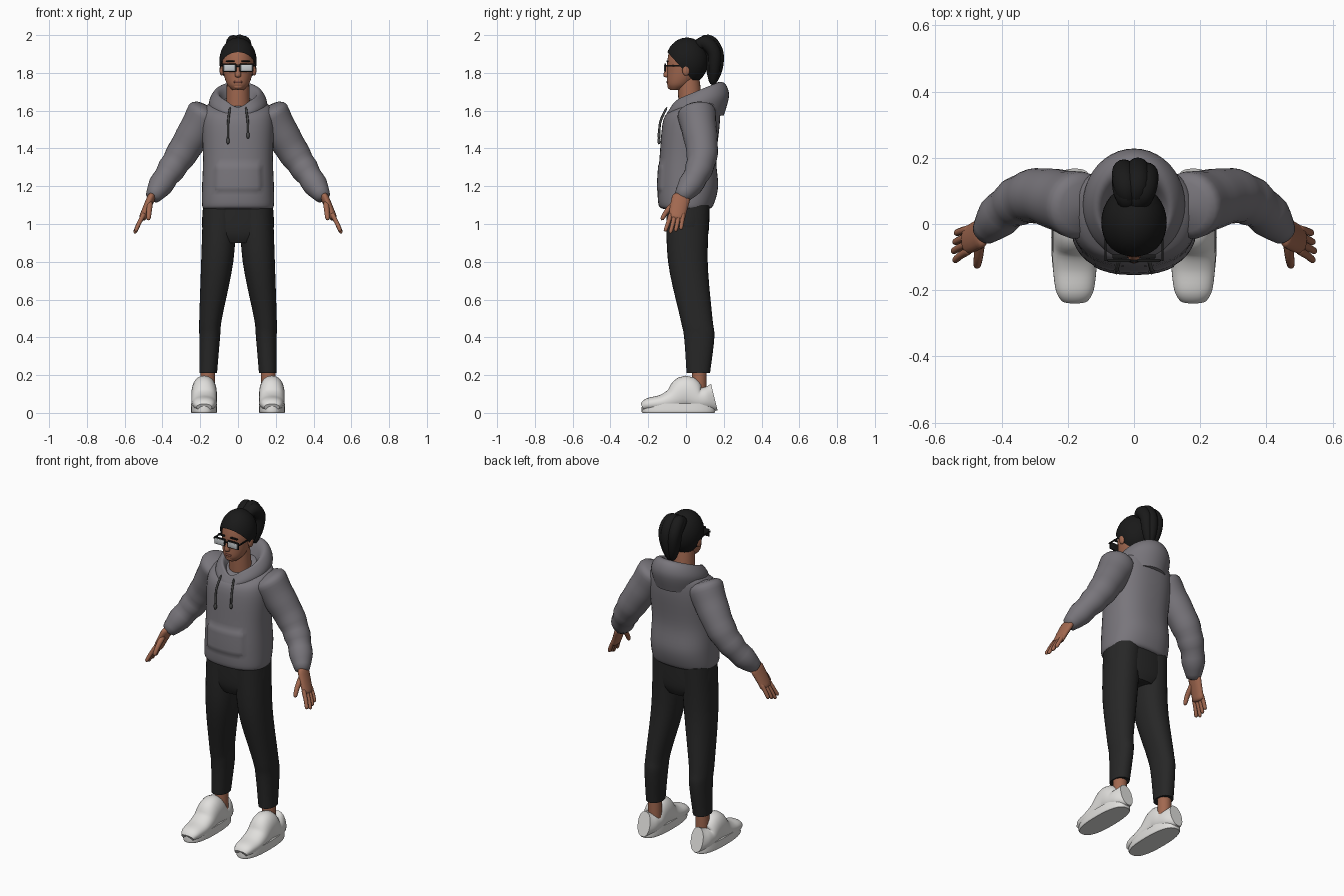
import bpy, bmesh, math
from mathutils import Vector, Matrix

if "Cube" in bpy.data.objects:
    bpy.data.objects.remove(bpy.data.objects["Cube"])


def material(name, red, green, blue):
    mat = bpy.data.materials.new(name)
    mat.use_nodes = True
    color = (red, green, blue, 1)
    mat.diffuse_color = color
    mat.node_tree.nodes["Principled BSDF"].inputs["Base Color"].default_value = color
    return mat


SKIN = material("brown skin", .36, .14, .08)
HAIR = material("black hair", .01, .01, .01)
GREY = material("grey fleece", .19, .18, .2)
BLACK = material("charcoal cloth", .02, .02, .02)
WHITE = material("white leather", .75, .74, .72)
CORD = material("dark grey cord", .07, .07, .07)
FRAME = material("black frame", .01, .01, .01)
LENS = material("pale lens", .55, .58, .6)
LIPS = material("dark lips", .2, .07, .05)


def finish(name, bm, mat):
    bmesh.ops.recalc_face_normals(bm, faces=bm.faces)
    mesh = bpy.data.meshes.new(name)
    bm.to_mesh(mesh)
    bm.free()
    mesh.materials.append(mat)
    for polygon in mesh.polygons:
        polygon.use_smooth = True
    mesh.set_sharp_from_angle(angle=math.radians(50))
    bpy.context.scene.collection.objects.link(bpy.data.objects.new(name, mesh))


def spline(points, steps):
    # Smooth curve through every given value
    last = len(points) - 1
    result = []
    for i in range(last):
        before, start, end, after = (points[min(max(j, 0), last)] for j in range(i - 1, i + 3))
        for k in range(steps):
            t = k / steps
            result.append([q + t / 2 * (r - p + t * (2*p - 5*q + 4*r - s + t * (3*(q - r) + s - p)))
                           for p, q, r, s in zip(before, start, end, after)])
    return result + [list(points[last])]


def ring(wide, deep, x=0, y=0, z=0, tilt=0):
    return (x, y, z, wide, deep, tilt)


def signed_power(value, power):
    return math.copysign(abs(value) ** (2 / power), value)


def loft(name, rings, mat, sides=32, follow=False, power=2, notch=0, steps=5, edit=None):
    rings = spline(rings, steps)
    bm = bmesh.new()
    loops = []
    for i, (x, y, z, wide, deep, tilt) in enumerate(rings):
        across, along = Vector((1, 0, 0)), Vector((0, 1, tilt))
        if follow:
            ahead, behind = rings[min(i + 1, len(rings) - 1)], rings[max(i - 1, 0)]
            tangent = Vector(ahead[:3]) - Vector(behind[:3])
            along = tangent.cross(across).normalized()
            across = along.cross(tangent).normalized()
        loop = []
        for k in range(sides):
            angle = math.tau * k / sides
            c, s = math.cos(angle), math.sin(angle)
            point = Vector((x, y, z))
            point += across * signed_power(c, power) * wide + along * signed_power(s, power) * deep
            point.z -= notch * max(0, -s) ** 8
            loop.append(bm.verts.new(point))
        loops.append(loop)
    for lower, upper in zip(loops, loops[1:]):
        for k in range(sides):
            bm.faces.new((lower[k - 1], lower[k], upper[k], upper[k - 1]))
    bm.faces.new(loops[0])
    bm.faces.new(loops[-1])
    if edit:
        bmesh.ops.recalc_face_normals(bm, faces=bm.faces)
        edit(bm)
    finish(name, bm, mat)


def limb(name, points, start, end, mat, side=1, soft=.2, flat=1, ripple=0, sides=16):
    # Tapered tube with rounded ends and optional folds toward its end
    path = spline(points, 6)
    rings = []
    for i, (x, y, z) in enumerate(path):
        t = i / (len(path) - 1)
        gap = 1 - min(1, t / soft, (1 - t) / soft)
        radius = (start + (end - start) * t) * math.sqrt(1 - gap * gap) + .001
        radius *= 1 + ripple * t * t * math.sin(t * 40)
        rings.append(ring(radius, radius * flat, side * x, y, z))
    loft(name, rings, mat, sides, follow=True, steps=1)


def ball(name, place, size, mat, cut=None):
    bm = bmesh.new()
    bmesh.ops.create_uvsphere(bm, u_segments=32, v_segments=20, radius=1,
                              matrix=Matrix.Translation(place) @ Matrix.Diagonal((*size, 1)))
    if cut:
        bmesh.ops.bisect_plane(bm, geom=bm.verts[:] + bm.edges[:] + bm.faces[:],
                               plane_co=cut, plane_no=(0, 1, .9), clear_inner=True)
    finish(name, bm, mat)


def box(name, place, size, mat):
    bm = bmesh.new()
    bmesh.ops.create_cube(bm, size=1, matrix=Matrix.Translation(place) @ Matrix.Diagonal((*size, 1)))
    bmesh.ops.bevel(bm, geom=bm.edges[:], offset=min(size) / 3, segments=2,
                    affect='EDGES', profile=.5)
    finish(name, bm, mat)


def raise_pocket(bm):
    faces = []
    for face in bm.faces:
        center = face.calc_center_median()
        if face.normal.y < -.5 and abs(center.x) < .12 and 1.17 < center.z < 1.33:
            faces.append(face)
    bmesh.ops.inset_region(bm, faces=faces, thickness=.006, depth=.004)


# Hoodie body with a front pocket
loft("hoodie_body", [
    ring(z=1.08, wide=.18, deep=.12),
    ring(z=1.1, wide=.19, deep=.145),
    ring(z=1.2, wide=.19, deep=.16, y=.01),
    ring(z=1.35, wide=.185, deep=.15, y=.01),
    ring(z=1.55, wide=.19, deep=.15, y=.03),
    ring(z=1.63, wide=.16, deep=.12, y=.05, tilt=.2),
    ring(z=1.655, wide=.06, deep=.06, y=.05, tilt=.3)], GREY, 40, power=2.4, edit=raise_pocket)

# Hood folded down on the back, open at the throat
loft("hood", [
    ring(z=1.56, wide=.14, deep=.15, y=.05, tilt=.1),
    ring(z=1.64, wide=.154, deep=.168, y=.06, tilt=.25),
    ring(z=1.69, wide=.13, deep=.145, y=.055, tilt=.4),
    ring(z=1.69, wide=.1, deep=.11, y=.04, tilt=.4),
    ring(z=1.6, wide=.06, deep=.07, y=.03, tilt=.3)], GREY, 40, notch=.03)

# Trouser hips joining both legs
loft("trouser_hips", [
    ring(z=.9, wide=.11, deep=.09, y=.01),
    ring(z=.96, wide=.185, deep=.11, y=.01),
    ring(z=1.1, wide=.185, deep=.115, y=.01)], BLACK, power=2.4)

for side, s in (("left", 1), ("right", -1)):
    loft(side + "_trouser_leg", [
        ring(x=s * .095, y=.01, z=1.1, wide=.09, deep=.115),
        ring(x=s * .11, y=.01, z=.8, wide=.085, deep=.105),
        ring(x=s * .145, y=.055, z=.5, wide=.06, deep=.085),
        ring(x=s * .15, y=.07, z=.4, wide=.055, deep=.08),
        ring(x=s * .158, y=.065, z=.21, wide=.047, deep=.062)], BLACK, power=2.2)
    limb(side + "_ankle", [(.16, .07, .06), (.16, .07, .27)], .038, .038, SKIN, s)

    # Shoe upper from toe to heel, over a flat sole
    upper = []
    for y, tall in ((-.23, .05), (-.2, .078), (-.13, .096), (-.07, .13),
                    (0, .197), (.06, .138), (.11, .138), (.15, .155)):
        wide = .067 * (1 - abs((y + .04) / .2) ** 4) ** .3
        upper.append(ring(x=s * .179, y=y, z=tall / 2 + .005, wide=wide, deep=tall / 2 - .005))
    loft(side + "_shoe_upper", upper, WHITE, follow=True, power=2.2)
    loft(side + "_shoe_sole", [ring(x=s * .18, y=-.04, z=z, wide=.066 + lip, deep=.191 + lip)
                               for z, lip in ((0, 0), (.01, .004), (.05, .002))], WHITE, power=2.5)

    # Sleeve with bunched folds above the cuff
    limb(side + "_sleeve", [(.15, .05, 1.62), (.2, .065, 1.53), (.3, .085, 1.37),
                            (.38, .05, 1.25), (.46, -.035, 1.13)],
         .11, .052, GREY, s, soft=.15, ripple=.08, sides=24)

    # Hand with four fingers and a thumb
    limb(side + "_palm", [(.45, -.02, 1.16), (.485, -.04, 1.08), (.51, -.05, 1.02)],
         .022, .018, SKIN, s, flat=2.2)
    for i, finger in enumerate(("index", "middle", "ring", "little")):
        reach = 1 - .1 * abs(i - 1)
        base, tip = .021 * i - .078, .028 * i - .112
        limb(f"{side}_{finger}_finger", [
            (.495, base, 1.06), (.5 + .026 * reach, (base + tip) / 2, 1.05 - .05 * reach),
            (.5 + .048 * reach, tip, 1.05 - .1 * reach)], .012, .009, SKIN, s, sides=10)
    limb(side + "_thumb", [(.466, -.05, 1.12), (.47, -.1, 1.07), (.475, -.13, 1.02)],
         .016, .01, SKIN, s, sides=10)

    # Drawstring with a thicker tip
    end = 1.47 + .015 * (s - 1)
    limb(side + "_drawstring", [(.042, -.1, 1.62), (.052, -.136, 1.54), (.053, -.142, end)],
         .005, .005, CORD, s, sides=8)
    ball(side + "_drawstring_tip", (s * .053, -.143, end), (.009, .009, .018), CORD)

    # Ear, brow and glasses
    ball(side + "_ear", (s * .086, 0, 1.815), (.012, .02, .03), SKIN)
    box(side + "_brow", (s * .042, -.098, 1.862), (.046, .012, .008), HAIR)
    box(side + "_glasses_rim", (s * .045, -.11, 1.828), (.072, .009, .044), FRAME)
    box(side + "_lens", (s * .045, -.113, 1.826), (.062, .008, .032), LENS)
    box(side + "_glasses_arm", (s * .086, -.055, 1.838), (.006, .115, .009), FRAME)

box("glasses_bridge", (0, -.112, 1.834), (.03, .008, .008), FRAME)

# Neck and head
limb("neck", [(0, .03, 1.56), (0, .01, 1.8)], .065, .056, SKIN, sides=24)
loft("head", [
    ring(z=1.71, wide=.03, deep=.03, y=-.055),
    ring(z=1.74, wide=.058, deep=.065, y=-.035),
    ring(z=1.8, wide=.077, deep=.09, y=-.01),
    ring(z=1.87, wide=.083, deep=.098),
    ring(z=1.93, wide=.065, deep=.08),
    ring(z=1.96, wide=.02, deep=.03)], SKIN)
limb("nose", [(0, -.09, 1.85), (0, -.1, 1.81), (0, -.105, 1.775)], .008, .018, SKIN, soft=.3)
ball("lips", (0, -.096, 1.752), (.024, .008, .008), LIPS)
ball("chin", (0, -.08, 1.728), (.026, .018, .016), SKIN)

# Swept-back hair and gathered ponytail
ball("hair_cap", (0, .005, 1.862), (.099, .112, .125), HAIR, cut=(0, -.1, 1.912))
for i in range(5):
    angle = math.tau * i / 5
    x, y = .03 * math.cos(angle), .015 * math.sin(angle)
    limb(f"ponytail_lock_{i + 1}", [
        (x / 2, .05, 1.93), (x, .1 + y, 1.96 + y / 2), (x * 1.3, .148 + y, 1.91),
        (x, .15 + y, 1.82), (x / 3, .14, 1.735)], .042, .026, HAIR, soft=.4)
ball("hair_tie", (0, .07, 1.94), (.04, .03, .035), HAIR)
